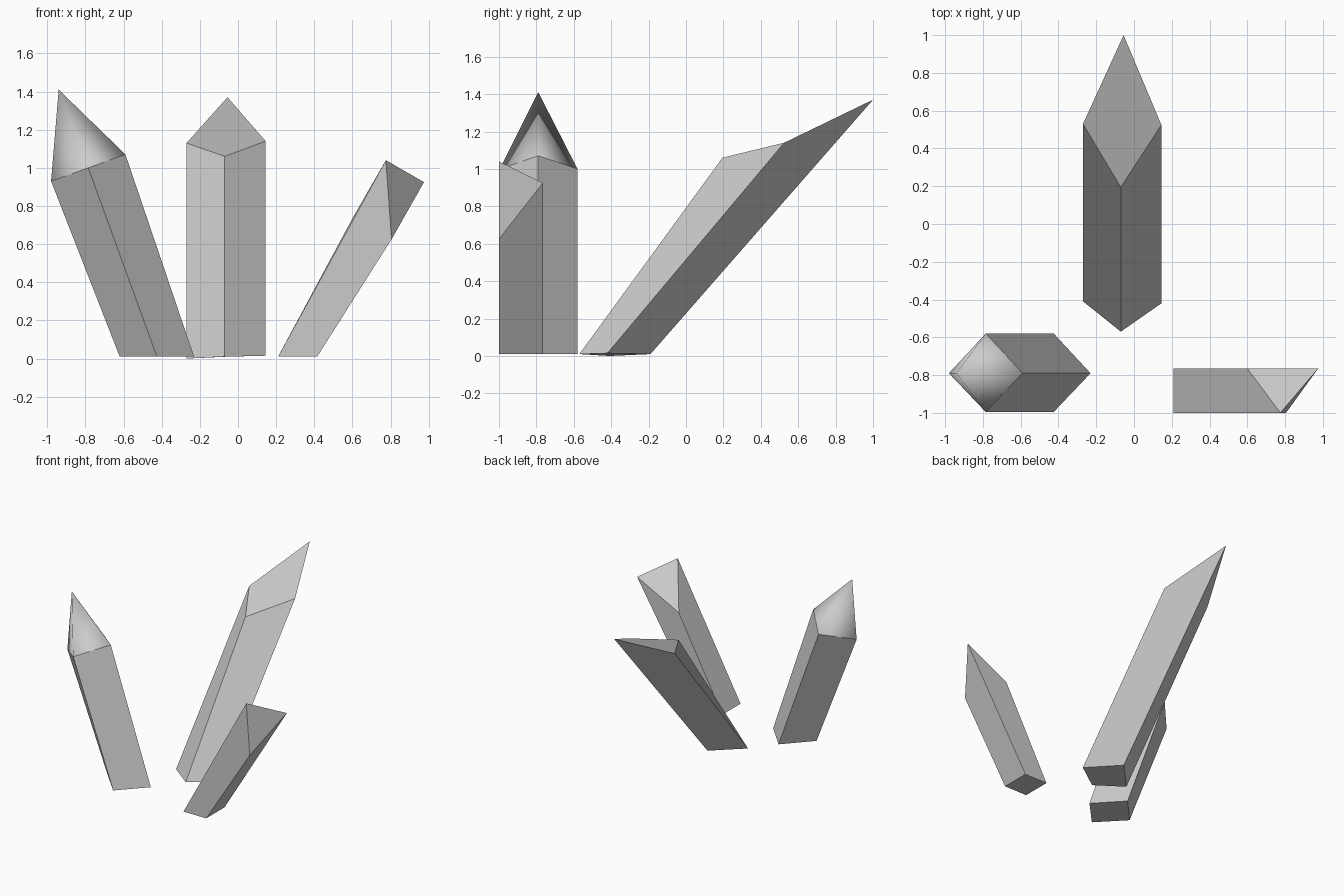
import bpy
import bmesh

if "Cube" in bpy.data.objects:
    bpy.data.objects.remove(bpy.data.objects["Cube"])


def crystal(name, base, rim, tip=None, fold=False):
    """Four-sided leaning shaft; rim ends in a slanted cut or a smooth pointed cap."""
    bm = bmesh.new()
    low = [bm.verts.new(p) for p in base]
    high = [bm.verts.new(p) for p in rim]
    n = len(base)
    # Base and shaft sides
    bm.faces.new(low[::-1])
    for i in range(n):
        j = (i + 1) % n
        bm.faces.new((low[i], low[j], high[j], high[i]))
    # Top: pointed cap, folded cut or plain cut
    if tip:
        peak = bm.verts.new(tip)
        for i in range(n):
            bm.faces.new((high[i], high[(i + 1) % n], peak)).smooth = True
    elif fold:
        bm.faces.new((high[0], high[1], high[2]))
        bm.faces.new((high[0], high[2], high[3]))
    else:
        bm.faces.new(high)
    bmesh.ops.recalc_face_normals(bm, faces=bm.faces[:])
    mesh = bpy.data.meshes.new(name)
    bm.to_mesh(mesh)
    bm.free()
    obj = bpy.data.objects.new(name, mesh)
    bpy.context.collection.objects.link(obj)
    return obj


# Left crystal with a pointed cap
crystal("left_crystal",
        [(-0.62, -0.79, 0.01), (-0.425, -0.995, 0.01), (-0.23, -0.79, 0.01), (-0.425, -0.58, 0.01)],
        [(-0.98, -0.79, 0.93), (-0.785, -0.995, 1.00), (-0.59, -0.79, 1.07), (-0.785, -0.58, 1.00)],
        tip=(-0.94, -0.79, 1.41))

# Tall crystal leaning backwards, cut at a slant
crystal("back_crystal",
        [(-0.27, -0.41, 0.0), (-0.07, -0.57, 0.01), (0.145, -0.42, 0.015), (-0.06, -0.19, 0.01)],
        [(-0.27, 0.53, 1.13), (-0.07, 0.195, 1.06), (0.145, 0.525, 1.14), (-0.055, 1.0, 1.37)])

# Short crystal leaning right, with a folded cut
crystal("right_crystal",
        [(0.21, -1.0, 0.01), (0.415, -1.0, 0.01), (0.415, -0.765, 0.01), (0.21, -0.765, 0.01)],
        [(0.775, -1.0, 1.04), (0.805, -1.0, 0.625), (0.975, -0.765, 0.925), (0.60, -0.765, 0.735)],
        fold=True)
